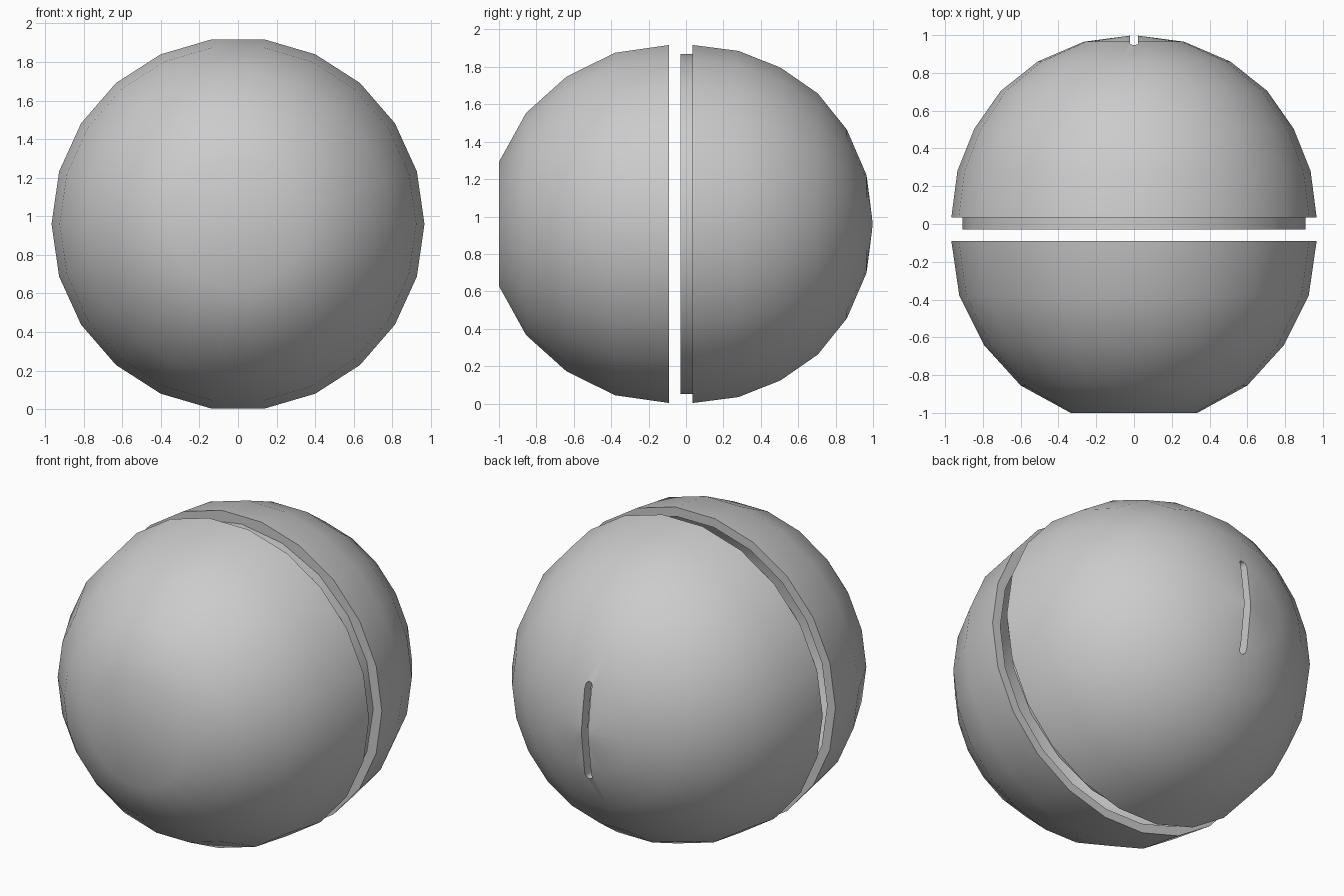
import bpy
import bmesh
import math
from mathutils import Matrix, Vector

default_cube = bpy.data.objects.get("Cube")
if default_cube:
    bpy.data.objects.remove(default_cube, do_unlink=True)

CENTRE_Z = 0.96

grey = bpy.data.materials.new("plain_grey")
grey.use_nodes = True
grey.diffuse_color = (0.6, 0.6, 0.6, 1)
grey.node_tree.nodes["Principled BSDF"].inputs["Base Color"].default_value = (0.6, 0.6, 0.6, 1)


def finish(name, bm):
    bmesh.ops.recalc_face_normals(bm, faces=bm.faces)
    mesh = bpy.data.meshes.new(name)
    bm.to_mesh(mesh)
    bm.free()
    mesh.materials.append(grey)
    obj = bpy.data.objects.new(name, mesh)
    bpy.context.collection.objects.link(obj)
    return obj


def lathe(name, profile, sides, closed=False):
    """Revolve (y, radius) points around the front-to-back axis."""
    bm = bmesh.new()
    verts = [bm.verts.new((r, y, CENTRE_Z)) for y, r in profile]
    pairs = list(zip(verts, verts[1:]))
    if closed:
        pairs.append((verts[-1], verts[0]))
    edges = [bm.edges.new(p) for p in pairs]
    bmesh.ops.spin(bm, geom=verts + edges, cent=(0, 0, CENTRE_Z), axis=(0, 1, 0),
                   angle=math.tau, steps=sides)
    bmesh.ops.remove_doubles(bm, verts=bm.verts, dist=0.0005)
    return finish(name, bm)


def smooth(obj):
    bpy.ops.object.select_all(action='DESELECT')
    obj.select_set(True)
    bpy.context.view_layer.objects.active = obj
    bpy.ops.object.shade_smooth_by_angle(angle=math.radians(35))


# Front half: hollow shell with a flat nose
front_shell = lathe("front_shell", [
    (-1.0, 0), (-1.0, 0.335), (-0.855, 0.6), (-0.64, 0.795), (-0.38, 0.925), (-0.09, 0.967),
    (-0.09, 0.91), (-0.36, 0.86), (-0.61, 0.74), (-0.81, 0.56), (-0.94, 0.31), (-0.94, 0)], 22)

# Back half: hollow rounded shell
back_shell = lathe("back_shell", [
    (1.0, 0), (0.965, 0.265), (0.86, 0.51), (0.705, 0.705), (0.505, 0.845), (0.28, 0.935),
    (0.035, 0.967), (0.035, 0.89), (0.26, 0.87), (0.475, 0.785), (0.66, 0.655), (0.805, 0.475),
    (0.9, 0.25), (0.935, 0)], 22)

# Joining lip on the back half
lip = lathe("joining_lip", [(-0.03, 0.865), (-0.03, 0.908), (0.08, 0.908), (0.08, 0.865)],
            20, closed=True)

# Upright slot with rounded ends, cut through the back
bm = bmesh.new()
half_width, half_run = 0.0225, 0.28
outline = []
for side, start in ((1, 0), (-1, math.pi)):
    for i in range(7):
        a = start + math.pi * i / 6
        outline.append(bm.verts.new((half_width * math.cos(a), 0.8,
                                     CENTRE_Z + side * half_run + half_width * math.sin(a))))
face = bm.faces.new(outline)
extruded = bmesh.ops.extrude_face_region(bm, geom=[face])["geom"]
bmesh.ops.translate(bm, vec=(0, 0.4, 0),
                    verts=[g for g in extruded if isinstance(g, bmesh.types.BMVert)])
cutter = finish("slot_cutter", bm)
cutter.hide_render = True

cut = back_shell.modifiers.new("slot", 'BOOLEAN')
cut.operation = 'DIFFERENCE'
cut.solver = 'EXACT'
cut.object = cutter
bpy.context.view_layer.objects.active = back_shell
bpy.ops.object.modifier_apply(modifier=cut.name)
bpy.data.objects.remove(cutter, do_unlink=True)

for part in (front_shell, back_shell, lip):
    smooth(part)
